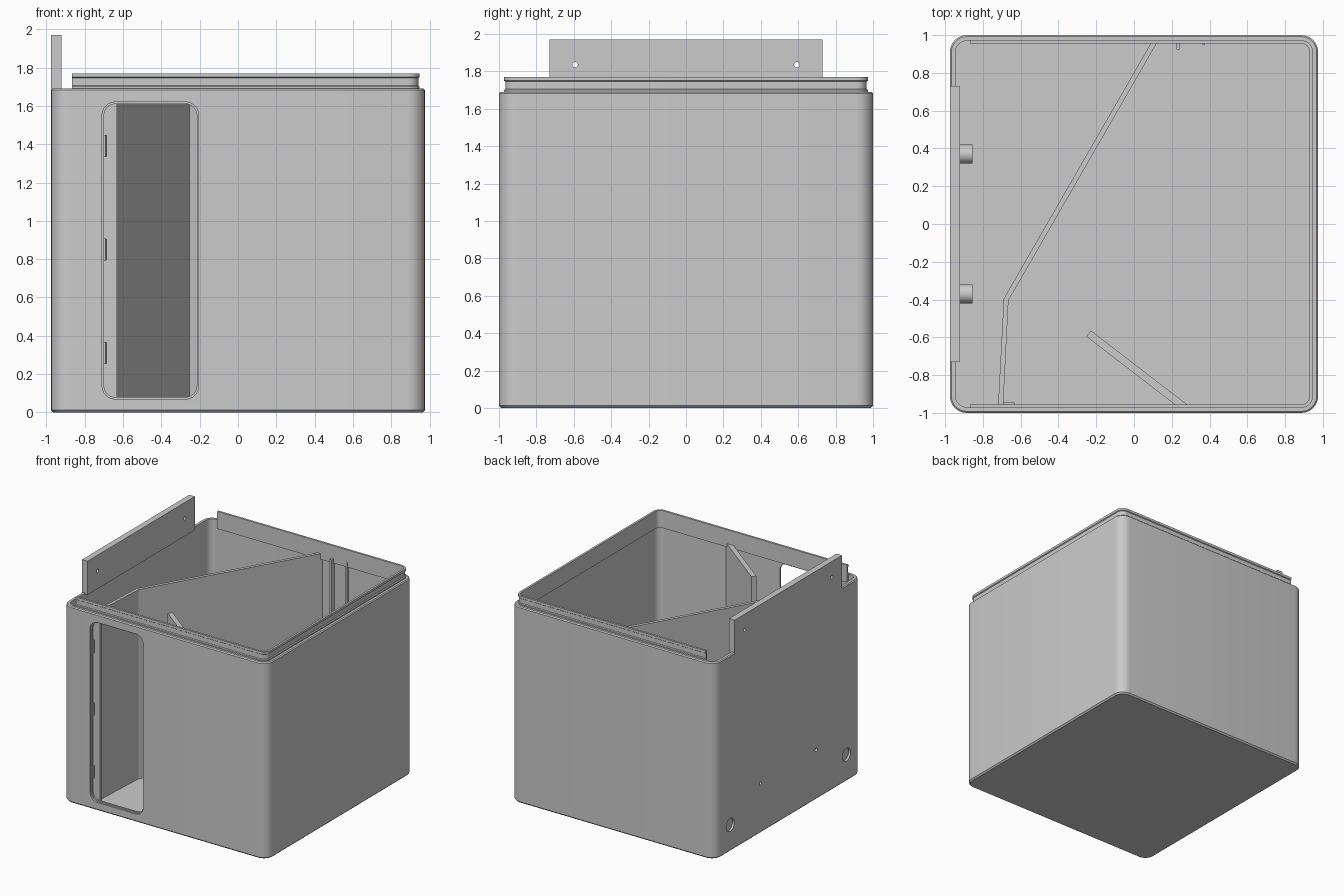
import bpy, bmesh, math
from mathutils import Matrix, Vector

if "Cube" in bpy.data.objects:
    bpy.data.objects.remove(bpy.data.objects["Cube"])

grey = bpy.data.materials.new("light_grey")
grey.diffuse_color = (0.6, 0.6, 0.6, 1)
grey.use_nodes = True
grey.node_tree.nodes["Principled BSDF"].inputs["Base Color"].default_value = grey.diffuse_color


def finish(name, bm, smooth=False):
    bmesh.ops.recalc_face_normals(bm, faces=bm.faces)
    me = bpy.data.meshes.new(name)
    bm.to_mesh(me)
    bm.free()
    me.materials.append(grey)
    ob = bpy.data.objects.new(name, me)
    bpy.context.collection.objects.link(ob)
    if smooth:
        activate(ob)
        bpy.ops.object.shade_smooth_by_angle(angle=math.radians(30))
    return ob


def activate(ob):
    bpy.ops.object.select_all(action='DESELECT')
    ob.select_set(True)
    bpy.context.view_layer.objects.active = ob


def rounded_rect(hx, hy, r, n=8):
    pts = []
    for q, (sx, sy) in enumerate([(1, 1), (-1, 1), (-1, -1), (1, -1)]):
        for i in range(n + 1):
            a = math.pi / 2 * (q + i / n)
            pts.append((sx * (hx - r) + r * math.cos(a), sy * (hy - r) + r * math.sin(a)))
    return pts


def stack(hx, hy, r, levels, closed=False, mat=Matrix()):
    """Rounded rectangles at (inset, height) levels, bridged one after another."""
    bm = bmesh.new()
    rings = []
    for inset, z in levels:
        pts = rounded_rect(hx - inset, hy - inset, max(r - inset, 0.01))
        rings.append([bm.verts.new(mat @ Vector((x, y, z))) for x, y in pts])
    pairs = list(zip(rings, rings[1:]))
    if closed:
        pairs.append((rings[-1], rings[0]))
    else:
        bm.faces.new(rings[0])
        bm.faces.new(rings[-1])
    for a, b in pairs:
        for i in range(len(a)):
            j = (i + 1) % len(a)
            bm.faces.new((a[i], a[j], b[j], b[i]))
    return bm


def box(name, x, y, z):
    bm = bmesh.new()
    m = Matrix.Translation(((x[0] + x[1]) / 2, (y[0] + y[1]) / 2, (z[0] + z[1]) / 2))
    m = m @ Matrix.Diagonal((x[1] - x[0], y[1] - y[0], z[1] - z[0], 1))
    bmesh.ops.create_cube(bm, size=1, matrix=m)
    return finish(name, bm)


def rod(name, x0, x1, y, z, r):
    bm = bmesh.new()
    m = Matrix.Translation(((x0 + x1) / 2, y, z)) @ Matrix.Rotation(math.pi / 2, 4, 'Y')
    bmesh.ops.create_cone(bm, cap_ends=True, segments=24, radius1=r, radius2=r,
                          depth=x1 - x0, matrix=m)
    return finish(name, bm, True)


def cut(ob, cutters):
    activate(ob)
    for c in cutters:
        mod = ob.modifiers.new("cut", 'BOOLEAN')
        mod.operation, mod.solver, mod.object = 'DIFFERENCE', 'EXACT', c
        bpy.ops.object.modifier_apply(modifier=mod.name)
        bpy.data.objects.remove(c)
    bpy.ops.object.shade_smooth_by_angle(angle=math.radians(30))


def panel(name, path, t, z0, z1):
    """Vertical sheet of thickness t following a plan path."""
    bm = bmesh.new()
    pts = [Vector(p) for p in path]
    rows = []
    for i, p in enumerate(pts):
        d = (pts[min(i + 1, len(pts) - 1)] - pts[max(i - 1, 0)]).normalized()
        n = Vector((-d.y, d.x)) * t / 2
        rows.append([bm.verts.new((q.x, q.y, z)) for q, z in
                     ((p + n, z0), (p - n, z0), (p - n, z1), (p + n, z1))])
    for a, b in zip(rows, rows[1:]):
        for i in range(4):
            j = (i + 1) % 4
            bm.faces.new((a[i], a[j], b[j], b[i]))
    bm.faces.new(rows[0])
    bm.faces.new(rows[-1])
    return finish(name, bm)


# open box with a chamfered base and rim
HX, HY, R, RIM, FLOOR = 0.975, 1.0, 0.09, 1.69, 0.04
shell = finish("box_shell", stack(HX, HY, R, [
    (0.012, 0), (0, 0.012), (0, RIM - 0.008), (0.008, RIM), (0.03, RIM), (0.03, FLOOR)]))

# stepped window in the front wall
to_front = Matrix.Translation((-0.457, 0, 0.845)) @ Matrix.Rotation(math.pi / 2, 4, 'X')
window = finish("window_cutter", stack(0.252, 0.775, 0.07, [
    (0, 1.05), (0, 0.985), (0.01, 0.985), (0.01, 0.9)], mat=to_front))

# round recesses and screw holes in the left wall
cutters = [window]
for s in (-1, 1):
    cutters.append(rod("recess_cutter", -1.05, -0.957, s * 0.79, 0.23, 0.055))
    cutters.append(rod("screw_cutter", -1.05, -0.9, s * 0.38, 0.43, 0.015))
cut(shell, cutters)

# raised lip with a groove, open on the left side
bm = stack(HX, HY, R, [
    (0.045, 1.62), (0.027, 1.62), (0.027, 1.70), (0.034, 1.705), (0.034, 1.745),
    (0.027, 1.75), (0.027, 1.77), (0.045, 1.77)], closed=True)
geom = bm.verts[:] + bm.edges[:] + bm.faces[:]
bmesh.ops.bisect_plane(bm, geom=geom, plane_co=(-0.867, 0, 0), plane_no=(-1, 0, 0),
                       clear_outer=True)
bmesh.ops.holes_fill(bm, edges=[e for e in bm.edges if e.is_boundary], sides=0)
finish("lid_lip", bm, True)

# upright mounting plate on the left wall
plate = box("mounting_plate", (-0.975, -0.922), (-0.73, 0.73), (RIM - 0.01, 1.97))
cut(plate, [rod("plate_hole_cutter", -1.1, -0.8, s * 0.593, 1.835, 0.015) for s in (-1, 1)])

# screw bosses inside the left wall
for s in (-1, 1):
    boss = rod("screw_boss", -0.95, -0.855, s * 0.37, 0.43, 0.05)
    cut(boss, [rod("boss_hole_cutter", -1.0, -0.88, s * 0.38, 0.43, 0.015)])

# inner partitions
panel("long_partition", [(-0.706, -0.96), (-0.677, -0.4), (0.115, 0.975)], 0.027, FLOOR - 0.01, 1.67)
panel("short_partition", [(-0.24, -0.58), (0.28, -0.98)], 0.04, FLOOR - 0.01, 1.65)

# ribs on the back wall
box("wide_rib", (0.225, 0.242), (0.925, 0.975), (FLOOR - 0.01, 1.66))
box("narrow_rib", (0.36, 0.375), (0.95, 0.975), (FLOOR - 0.01, 1.66))

# door strip behind the window edge, with hinge slots
strip = box("door_strip", (-0.72, -0.632), (-0.972, -0.945), (FLOOR - 0.01, 1.65))
cut(strip, [box("hinge_slot_cutter", (-0.70, -0.685), (-1, -0.9), (z - 0.055, z + 0.055))
            for z in (0.31, 0.85, 1.39)])
